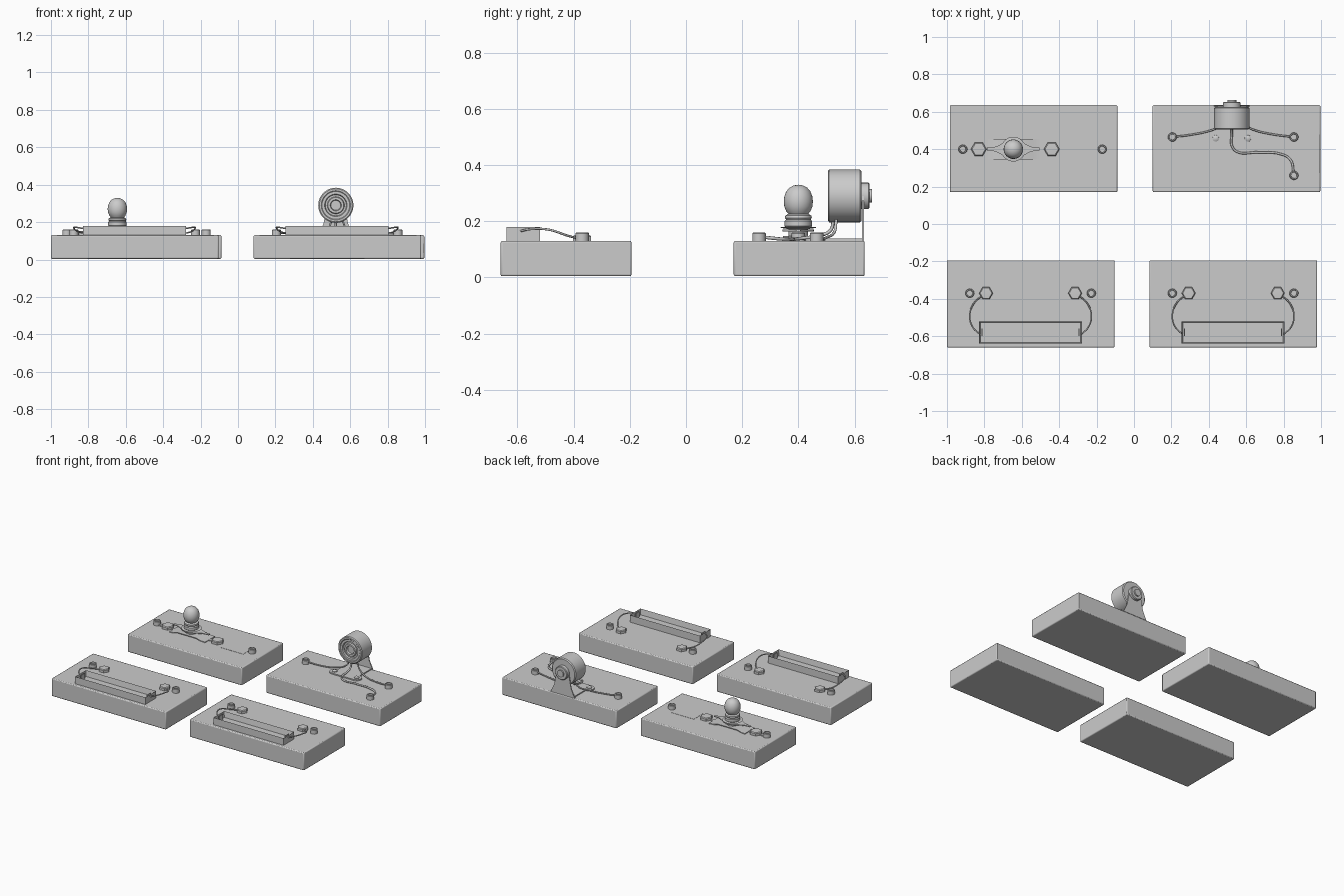
import bpy, bmesh, math
from mathutils import Matrix, Vector

if "Cube" in bpy.data.objects:
    bpy.data.objects.remove(bpy.data.objects["Cube"])

TOP = 0.13


def finish(name, bm, smooth=True, bevel=0):
    bmesh.ops.recalc_face_normals(bm, faces=bm.faces)
    me = bpy.data.meshes.new(name)
    bm.to_mesh(me)
    bm.free()
    ob = bpy.data.objects.new(name, me)
    bpy.context.collection.objects.link(ob)
    if bevel:
        m = ob.modifiers.new("bevel", 'BEVEL')
        m.width, m.segments = bevel, 2
    if smooth:
        bpy.context.view_layer.objects.active = ob
        ob.select_set(True)
        bpy.ops.object.shade_smooth_by_angle(angle=math.radians(35))
        ob.select_set(False)
    return ob


def box(name, x0, x1, y0, y1, z0, z1, bevel=0):
    bm = bmesh.new()
    bmesh.ops.create_cube(bm, size=1)
    for v in bm.verts:
        v.co = ((x0 + x1) / 2 + v.co.x * (x1 - x0), (y0 + y1) / 2 + v.co.y * (y1 - y0),
                (z0 + z1) / 2 + v.co.z * (z1 - z0))
    return finish(name, bm, bevel > 0, bevel)


def lathe(name, profile, loc, sides=32, along_y=False):
    """Spin (radius, height) points around z, or around y."""
    bm = bmesh.new()
    vs = [bm.verts.new((r, 0, h)) for r, h in profile]
    es = [bm.edges.new(p) for p in zip(vs, vs[1:])]
    bmesh.ops.spin(bm, geom=vs + es, cent=(0, 0, 0), axis=(0, 0, 1),
                   angle=math.tau, steps=sides, use_duplicate=False)
    bmesh.ops.remove_doubles(bm, verts=bm.verts, dist=1e-5)
    rot = Matrix.Rotation(-math.pi / 2, 4, 'X') if along_y else Matrix()
    bmesh.ops.transform(bm, matrix=Matrix.Translation(loc) @ rot, verts=bm.verts)
    return finish(name, bm)


def plate(name, outline, depth):
    """Extrude a closed 3D outline by a vector."""
    bm = bmesh.new()
    f = bm.faces.new([bm.verts.new(p) for p in outline])
    r = bmesh.ops.extrude_face_region(bm, geom=[f], use_keep_orig=True)
    bmesh.ops.translate(bm, vec=depth, verts=[v for v in r['geom'] if isinstance(v, bmesh.types.BMVert)])
    return finish(name, bm)


def wire(name, pts, r=0.005):
    cu = bpy.data.curves.new(name, 'CURVE')
    cu.dimensions = '3D'
    cu.bevel_depth, cu.bevel_resolution, cu.use_fill_caps = r, 2, True
    cu.resolution_u = 8
    sp = cu.splines.new('BEZIER')
    sp.bezier_points.add(len(pts) - 1)
    for b, p in zip(sp.bezier_points, pts):
        b.co = p
        b.handle_left_type = b.handle_right_type = 'AUTO'
    ob = bpy.data.objects.new(name, cu)
    bpy.context.collection.objects.link(ob)


def snap(x, y):
    lathe("snap_terminal", [(0, 0), (0.024, 0), (0.024, 0.027), (0.021, 0.03), (0.016, 0.03),
                            (0.015, 0.02), (0, 0.02)], (x, y, TOP), 20)


def nut(x, y, r=0.037):
    lathe("hex_nut", [(0, 0), (r, 0), (r, 0.016), (r * 0.85, 0.021), (0, 0.023)], (x, y, TOP), 6)


# wooden boards
for name, x0, y0 in (("lamp_board", -0.985, 0.17), ("motor_board", 0.10, 0.17),
                     ("battery_board_left", -1.0, -0.66), ("battery_board_right", 0.083, -0.66)):
    box(name, x0, x0 + 0.896, y0, y0 + 0.466, 0.004, TOP, 0.006)

# battery boards: open tray, nuts, snaps and curved leads
for cx in (-0.553, 0.53):
    tray = box("battery_tray", cx - 0.275, cx + 0.275, -0.64, -0.52, TOP, 0.18)
    bm = bmesh.new()
    bm.from_mesh(tray.data)
    bm.normal_update()
    top = [f for f in bm.faces if f.normal.z > 0.9]
    bmesh.ops.inset_region(bm, faces=top, thickness=0.01)
    bmesh.ops.translate(bm, vec=(0, 0, -0.04), verts=top[0].verts[:])
    bm.to_mesh(tray.data)
    bm.free()
    for s in (-1, 1):
        snap(cx + s * 0.325, -0.37)
        nut(cx + s * 0.238, -0.37)
        wire("battery_lead", [(cx + s * 0.27, -0.59, 0.165), (cx + s * 0.31, -0.55, 0.172),
                              (cx + s * 0.325, -0.49, 0.17), (cx + s * 0.30, -0.42, 0.148),
                              (cx + s * 0.245, -0.375, 0.137)], 0.004)
        box("tray_contact", *sorted((cx + s * 0.262, cx + s * 0.256)), -0.60, -0.56, 0.14, 0.178)

# lamp board: bent holder strip, nuts, snaps
bx, by = -0.645, 0.40
for x in (-0.915, -0.17):
    snap(x, by)
for x in (-0.83, -0.44):
    nut(x, by, 0.042)
strip = [(-0.78, 0.131), (-0.75, 0.133), (-0.72, 0.142), (-0.57, 0.142), (-0.54, 0.133), (-0.50, 0.131)]
path = strip + [(x, z + 0.005) for x, z in reversed(strip)]
plate("lamp_holder_strip", [(x, 0.345, z) for x, z in path], (0, 0.11, 0))
box("holder_tab_left", -0.92, -0.77, 0.388, 0.412, TOP, 0.135)
box("holder_tab_right", -0.51, -0.43, 0.388, 0.412, TOP, 0.135)
box("contact_strip", -0.38, -0.2, 0.345, 0.455, TOP, 0.1315)

# bowed spring clip gripping the lamp base
n = 16
arc = []
for i in range(n + 1):
    t = i / n * 2 - 1
    arc.append((bx + 0.14 * t, 0.008 + 0.048 * math.cos(t * math.pi / 2) ** 3))
plate("spring_clip", [(x, by + w, 0.164) for x, w in arc] +
      [(x, by - w, 0.164) for x, w in reversed(arc)], (0, 0, 0.006))
lathe("lamp_socket", [(0, 0.01), (0.035, 0.01), (0.035, 0.042), (0.062, 0.046), (0.066, 0.048),
                      (0.05, 0.05), (0, 0.05)], (bx, by, TOP))
# screw-in bulb: collar and glass
lathe("bulb_collar", [(0, 0.175), (0.044, 0.175), (0.049, 0.182), (0.049, 0.20), (0.044, 0.206),
                      (0.048, 0.212), (0.046, 0.22), (0.036, 0.226), (0, 0.226)], (bx, by, 0))
lathe("bulb_glass", [(0.032, 0.222), (0.043, 0.235), (0.050, 0.252), (0.052, 0.27), (0.050, 0.288),
                     (0.043, 0.306), (0.032, 0.319), (0.017, 0.327), (0, 0.33)], (bx, by, 0))

# motor board: drum with ringed front and stepped back hub
mx, mz = 0.523, 0.29
lathe("motor_drum", [(0, 0.015), (0.026, 0.015), (0.03, 0.002), (0.042, 0.002), (0.046, 0.012),
                     (0.056, 0.012), (0.06, 0.003), (0.074, 0.003), (0.078, 0), (0.088, 0),
                     (0.094, 0.005), (0.094, 0.114), (0.088, 0.12), (0, 0.12)],
      (mx, 0.505, mz), 48, True)
lathe("motor_hub", [(0, 0), (0.047, 0), (0.047, 0.027), (0.043, 0.031), (0.024, 0.031),
                    (0.024, 0.04), (0, 0.04)], (mx, 0.622, mz), 32, True)

# bracket: tapered upright and foot with two rounded ears
half = [(0.095, TOP), (0.082, 0.155), (0.066, 0.19), (0.054, 0.25), (0.045, 0.30)]
plate("bracket_upright", [(mx + w, 0.627, z) for w, z in half] +
      [(mx - w, 0.627, z) for w, z in reversed(half)], (0, 0.007, 0))
ear = [(0.085 + 0.035 * math.sin(a), 0.46 - 0.035 * math.cos(a))
       for a in [math.pi * i / 12 for i in range(13)]] + [(0.085, 0.634)]
plate("bracket_foot", [(mx + w, y, TOP) for w, y in ear] +
      [(mx - w, y, TOP) for w, y in reversed(ear)], (0, 0, 0.008))
for s in (-1, 1):
    lathe("bracket_screw", [(0, 0), (0.018, 0), (0.017, 0.013), (0.01, 0.017), (0, 0.018)],
          (mx + s * 0.086, 0.458, TOP), 20)

# motor leads and snaps
for s in (-1, 1):
    snap(0.53 + s * 0.325, 0.465)
    wire("motor_lead", [(0.53 + s * 0.325, 0.465, 0.145), (0.53 + s * 0.22, 0.478, 0.137),
                        (0.53 + s * 0.12, 0.50, 0.142), (0.53 + s * 0.05, 0.53, 0.165),
                        (0.53 + s * 0.03, 0.535, 0.205)])
snap(0.855, 0.26)
wire("centre_lead", [(mx, 0.525, 0.205), (mx, 0.515, 0.168), (mx, 0.48, 0.15), (mx, 0.42, 0.14),
                     (0.55, 0.387, 0.136), (0.66, 0.383, 0.136), (0.78, 0.375, 0.136),
                     (0.835, 0.345, 0.136), (0.855, 0.26, 0.145)], 0.006)
